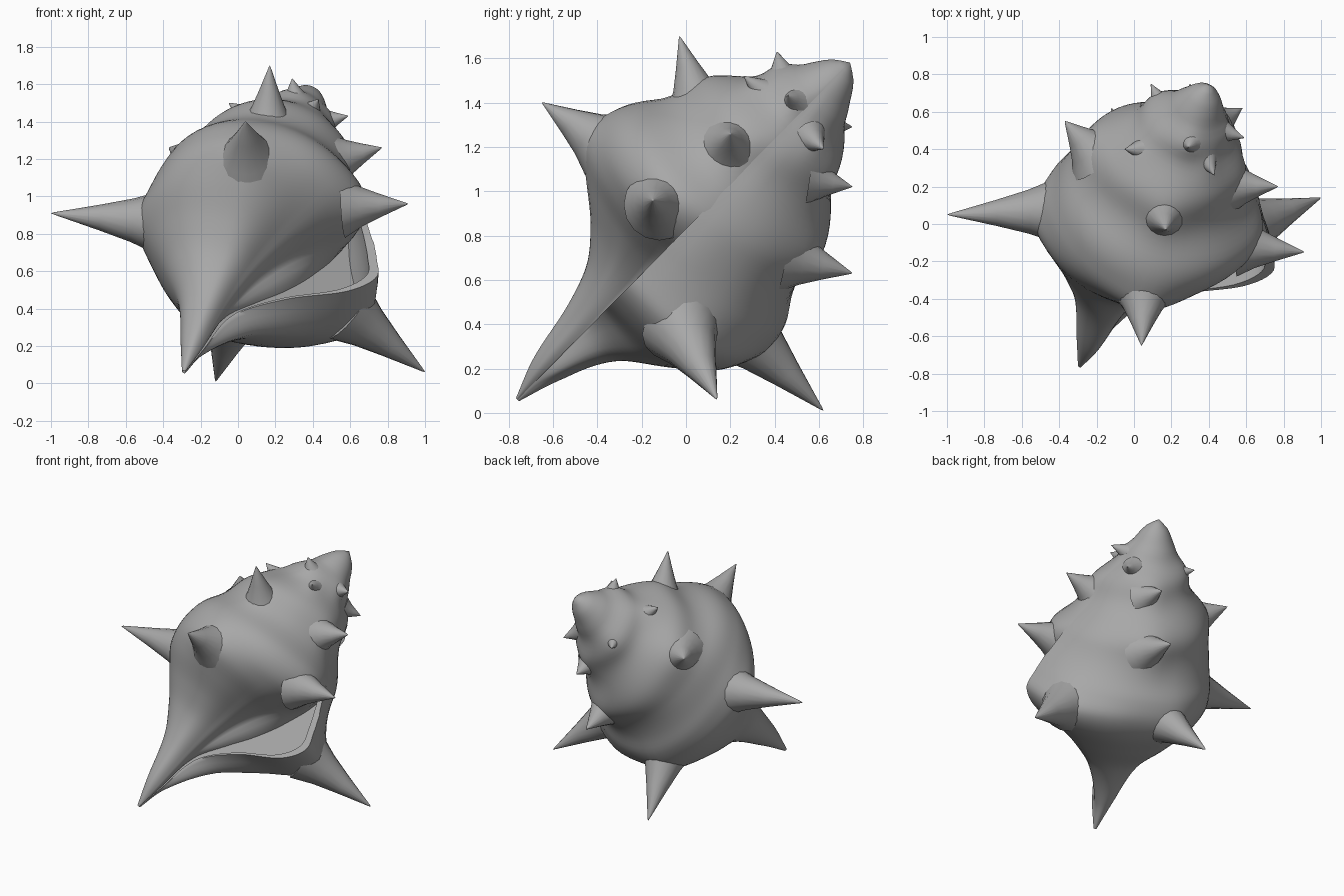
import bpy, bmesh, math
from mathutils import Vector

if "Cube" in bpy.data.objects:
    bpy.data.objects.remove(bpy.data.objects["Cube"])

# Shell axis runs from the apex (top back) to the canal tip (bottom front)
APEX = Vector((.40, .74, 1.58))
TIP = Vector((-.29, -.76, .06))
LEN = (TIP - APEX).length
U = (TIP - APEX).normalized()
E1 = (Vector((1, 0, 0)) - U * U.x).normalized()
E2 = U.cross(E1)

GREY = bpy.data.materials.new("shell_grey")
GREY.diffuse_color = (.39, .39, .39, 1)
GREY.use_nodes = True
GREY.node_tree.nodes["Principled BSDF"].inputs["Base Color"].default_value = GREY.diffuse_color

# Radius along the axis: shared spire, then body-whorl profiles at key angles
T = [0, .06, .2, .4, .55, .7, .85, 1.0, 1.12, 1.25, 1.4, 1.55, 1.75, 2.05, LEN]
SPIRE = [0, .075, .16, .29, .385, .465]
BODY = [
    (-24, [.54, .53, .48, .42, .33, .22, .09, .03, .005]),
    (0,   [.54, .52, .40, .28, .19, .13, .08, .04, .005]),
    (40,  [.55, .56, .48, .34, .22, .15, .10, .06, .01]),
    (90,  [.55, .59, .59, .49, .33, .21, .14, .08, .01]),
    (180, [.54, .55, .56, .55, .45, .33, .19, .08, .01]),
    (270, [.51, .56, .61, .61, .55, .42, .20, .07, .01]),
    (330, [.54, .63, .70, .76, .68, .49, .25, .06, .01]),
    (360, [.55, .66, .72, .76, .64, .36, .13, .05, .01]),
]

# Spikes along the whorl shoulders: name, tip, base, base radius
SPIKES = [
    ("lip_spike", (1, .14, .06), (.59, -.02, .38), .135),
    ("bottom_spike", (-.12, .62, .01), (-.02, .25, .38), .135),
    ("left_spike", (-1, .05, .91), (-.42, .07, .86), .13),
    ("front_spike", (.04, -.65, 1.40), (.05, -.37, 1.21), .12),
    ("right_spike", (.91, -.15, .96), (.57, -.12, .94), .12),
    ("back_spike", (.3, .75, .63), (.3, .46, .7), .12),
    ("upper_left_spike", (-.37, .55, 1.26), (-.2, .36, 1.18), .13),
    ("upper_top_spike", (.17, -.03, 1.70), (.16, .05, 1.40), .10),
    ("upper_right_spike", (.77, .2, 1.26), (.54, .2, 1.2), .10),
    ("upper_back_spike", (.38, .75, 1.02), (.38, .56, 1.05), .09),
    ("spire_left_spike", (.09, .75, 1.29), (.18, .58, 1.3), .08),
    ("spire_upper_left_spike", (-.05, .40, 1.5), (.09, .4, 1.4), .08),
    ("spire_top_spike", (.29, .41, 1.63), (.31, .44, 1.5), .07),
    ("spire_front_spike", (.43, .26, 1.52), (.38, .36, 1.44), .06),
    ("spire_right_spike", (.59, .46, 1.43), (.46, .5, 1.4), .06),
    ("spire_back_spike", (.58, .62, 1.19), (.48, .56, 1.24), .06),
]


def along(values, t):
    i = max(k for k in range(len(T) - 1) if T[k] <= t)
    h = T[i + 1] - T[i]

    def slope(k):
        a, b = max(k - 1, 0), min(k + 1, len(T) - 1)
        return (values[b] - values[a]) / (T[b] - T[a])
    s = (t - T[i]) / h
    return ((2*s**3 - 3*s*s + 1) * values[i] + (s**3 - 2*s*s + s) * h * slope(i)
            + (3*s*s - 2*s**3) * values[i + 1] + (s**3 - s*s) * h * slope(i + 1))


def radius(t, phi):
    for (a, pa), (b, pb) in zip(BODY, BODY[1:]):
        if phi <= b:
            break
    s = (phi - a) / (b - a)
    s = .5 * s + .5 * s * s * (3 - 2 * s)
    r = along(SPIRE + pa, t) * (1 - s) + along(SPIRE + pb, t) * s
    # spiral shoulders and sutures of the spire
    w = math.log2(max(t, .03) / .858) - (phi - 14) / 360
    fade = max(0, min(1, (1.1 - t) / .3, (t - .1) / .25))
    r *= 1 + .05 * fade * math.cos(2 * math.pi * w)
    if phi < 0:
        r *= 1 - .08 * min(1, -phi / 20)
    return max(r, 0)


def swell(p):
    # soft mound of the shell at the foot of each spike
    move = Vector((0, 0, 0))
    for _, tip, base, r in SPIKES:
        d = (Vector(tip) - Vector(base)).normalized()
        q = (p - Vector(base) - d * .06).length
        move += d * (.3 * r * math.exp(-(q / (1.3 * r)) ** 2))
    return p + move


def finish(name, bm):
    bmesh.ops.recalc_face_normals(bm, faces=bm.faces)
    me = bpy.data.meshes.new(name)
    bm.to_mesh(me)
    bm.free()
    me.materials.append(GREY)
    ob = bpy.data.objects.new(name, me)
    bpy.context.collection.objects.link(ob)
    bpy.ops.object.select_all(action='DESELECT')
    ob.select_set(True)
    bpy.context.view_layer.objects.active = ob
    bpy.ops.object.shade_smooth_by_angle(angle=math.radians(50))


# Spiral shell: aperture floor, round the body to the lip, then back inside the lip
columns = [(p, 1) for p in range(-24, 361, 6)]
columns += [(p, .93) for p in range(360, 335, -6)]
ROWS = 80
bm = bmesh.new()
grid = []
for phi, k in columns:
    a = math.radians(phi)
    d = E1 * math.cos(a) + E2 * math.sin(a)
    col = []
    for j in range(ROWS + 1):
        t = LEN * .999 * (j / ROWS)
        p = APEX + U * t + d * radius(t, phi) * k
        mound = k == 1 and phi > 5 and (phi < 350 or t > 1)
        col.append(bm.verts.new(swell(p) if mound else p))
    grid.append(col)
for c in range(len(grid)):
    p, q = grid[c], grid[(c + 1) % len(grid)]
    for j in range(ROWS):
        bm.faces.new((p[j], q[j], q[j + 1], p[j + 1]))
bmesh.ops.remove_doubles(bm, verts=[c[0] for c in grid], dist=.02)
finish("spiral_shell", bm)


# Spikes: slightly flared cones
def spike(name, tip, base, r, sides=16):
    tip, base = Vector(tip), Vector(base)
    d = (tip - base).normalized()
    x = d.orthogonal().normalized()
    y = d.cross(x)
    bm = bmesh.new()
    rings = []
    for f, s in ((-.02, 1.35), (.1, 1.15), (.25, .9), (.55, .53), (.97, .05)):
        c = base.lerp(tip, f)
        rings.append([bm.verts.new(c + (x * math.cos(2 * math.pi * i / sides)
                      + y * math.sin(2 * math.pi * i / sides)) * r * s) for i in range(sides)])
    end = bm.verts.new(tip)
    for i in range(sides):
        n = (i + 1) % sides
        for a, b in zip(rings, rings[1:]):
            bm.faces.new((a[i], a[n], b[n], b[i]))
        bm.faces.new((rings[-1][i], rings[-1][n], end))
    bm.faces.new(rings[0])
    finish(name, bm)


for s in SPIKES:
    spike(*s)
